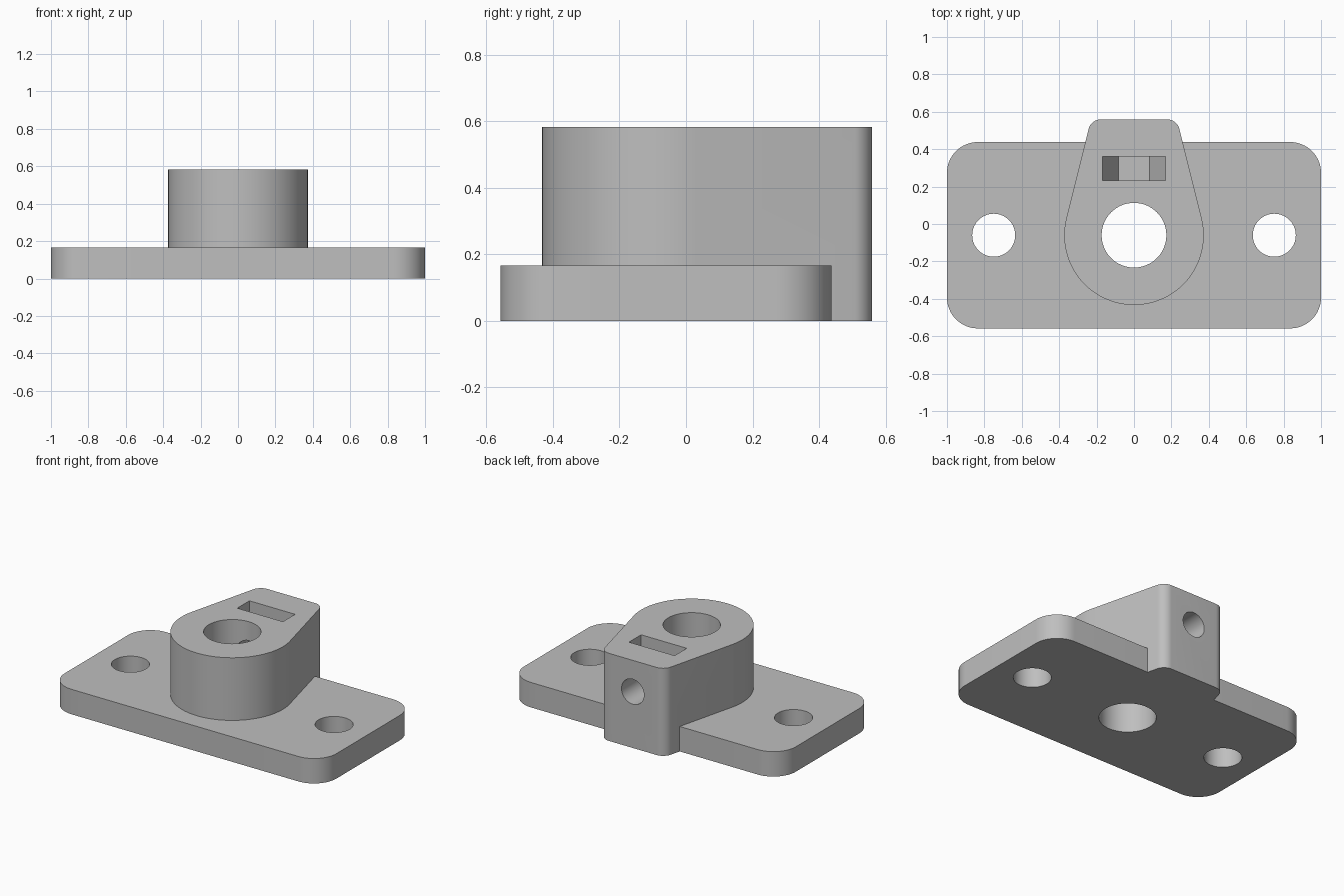
import bpy, bmesh
from math import radians, sin, cos, pi, sqrt
from mathutils import Matrix

cube = bpy.data.objects.get("Cube")
if cube:
    bpy.data.objects.remove(cube, do_unlink=True)

grey = bpy.data.materials.new("grey")
grey.use_nodes = True
grey.diffuse_color = (0.52, 0.52, 0.52, 1)
grey.node_tree.nodes["Principled BSDF"].inputs["Base Color"].default_value = grey.diffuse_color

CY = -0.06              # shared centre line of the plate, bore and bolt holes
BACK = 0.56
PLATE_H, TOTAL_H = 0.166, 0.583
NUT_Z = (PLATE_H + TOTAL_H) / 2


def arc(x, y, r, start, end, steps):
    """Points on an arc, angles in degrees."""
    angles = [radians(start + (end - start) * i / steps) for i in range(steps + 1)]
    return [(x + r * cos(a), y + r * sin(a)) for a in angles]


def prism(name, outline, low, high, upright=False):
    """Extrude an outline in z, or an x-z outline along y when upright."""
    bm = bmesh.new()
    face = bm.faces.new([bm.verts.new((u, v, low)) for u, v in outline])
    top = bmesh.ops.extrude_face_region(bm, geom=[face])["geom"]
    verts = [g for g in top if isinstance(g, bmesh.types.BMVert)]
    bmesh.ops.translate(bm, verts=verts, vec=(0, 0, high - low))
    if upright:
        swap = Matrix(((1, 0, 0), (0, 0, 1), (0, 1, 0)))
        for v in bm.verts:
            v.co = swap @ v.co
    bmesh.ops.recalc_face_normals(bm, faces=bm.faces)
    mesh = bpy.data.meshes.new(name)
    bm.to_mesh(mesh)
    bm.free()
    mesh.materials.append(grey)
    obj = bpy.data.objects.new(name, mesh)
    bpy.context.collection.objects.link(obj)
    return obj


def circle(x, y, r, sides=64):
    return arc(x, y, r, 0, 360, sides)[:-1]


def combine(target, tool, operation):
    """Apply a boolean and discard the tool."""
    mod = target.modifiers.new(operation.lower(), "BOOLEAN")
    mod.operation, mod.solver, mod.object = operation, "EXACT", tool
    bpy.ops.object.select_all(action="DESELECT")
    bpy.context.view_layer.objects.active = target
    target.select_set(True)
    bpy.ops.object.modifier_apply(modifier=mod.name)
    bpy.data.objects.remove(tool, do_unlink=True)


# Base plate with rounded corners
r = 0.165
dx, dy = 1 - r, 0.498 - r
outline = []
for i, (sx, sy) in enumerate([(1, 1), (-1, 1), (-1, -1), (1, -1)]):
    outline += arc(sx * dx, CY + sy * dy, r, 90 * i, 90 * i + 90, 16)
bracket = prism("mounting_bracket", outline, 0, PLATE_H)

# Boss whose tangent sides taper into the rear lug
R, fillet, taper = 0.373, 0.07, 14
fy = BACK - fillet
fx = (R - fillet - (fy - CY) * sin(radians(taper))) / cos(radians(taper))
outline = arc(0, CY, R, 180 - taper, 360 + taper, 72)
outline += arc(fx, fy, fillet, taper, 90, 12)
outline += arc(-fx, fy, fillet, 90, 180 - taper, 12)
combine(bracket, prism("boss", outline, 0, TOTAL_H), "UNION")

# Shaft bore and bolt holes
for x, radius in [(0, 0.173), (-0.75, 0.115), (0.75, 0.115)]:
    combine(bracket, prism("hole_cutter", circle(x, CY, radius), -0.1, 0.8), "DIFFERENCE")

# Nut slot: half hexagon floor, open at the top
h = 0.168
slot = arc(0, NUT_Z, h, 180, 360, 3) + [(h, 0.8), (-h, 0.8)]
combine(bracket, prism("nut_slot_cutter", slot, 0.232, 0.36, True), "DIFFERENCE")

# Clamp screw hole from the rear into the bore
combine(bracket, prism("screw_hole_cutter", circle(0, NUT_Z, 0.083, 48), CY, 0.8, True), "DIFFERENCE")

bpy.ops.object.shade_smooth_by_angle(angle=radians(20))
